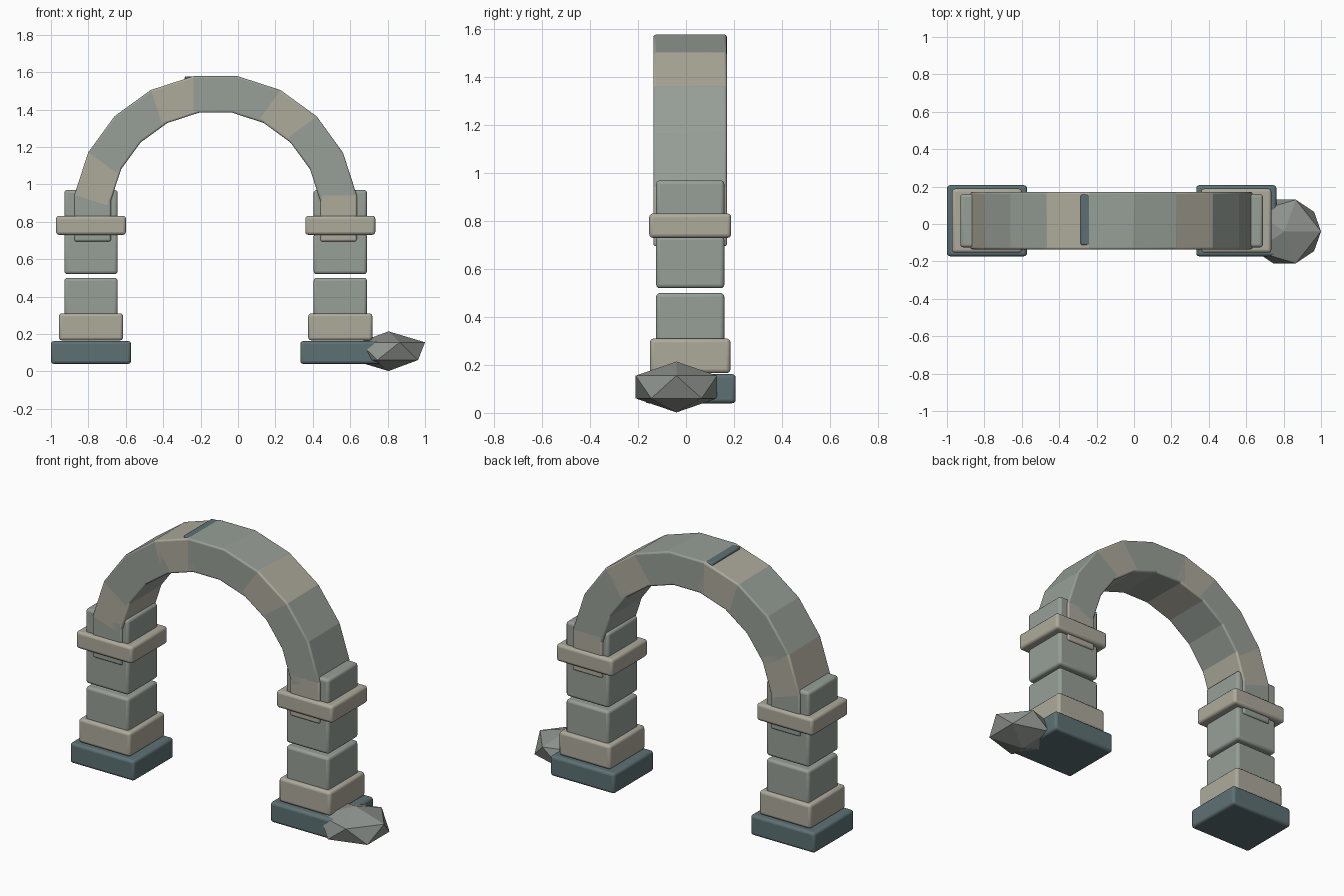
import bpy, math

if "Cube" in bpy.data.objects:
    bpy.data.objects.remove(bpy.data.objects["Cube"])

def material(name, rgb):
    m = bpy.data.materials.new(name)
    m.diffuse_color = (*rgb, 1)
    m.use_nodes = True
    m.node_tree.nodes["Principled BSDF"].inputs["Base Color"].default_value = m.diffuse_color
    return m

stone = material("grey_stone", (0.31, 0.345, 0.31))
sand = material("sand_stone", (0.42, 0.40, 0.33))
slate = material("slate", (0.11, 0.165, 0.175))
rubble = material("rubble", (0.27, 0.29, 0.27))

YC = 0.0175  # middle of the wall thickness

def block(name, loc, size, mat, bevel=0.016, tilt=0):
    """Rounded stone block, tilted in the front plane."""
    bpy.ops.mesh.primitive_cube_add(size=1, location=loc, rotation=(0, tilt, 0))
    ob = bpy.context.object
    ob.name = name
    ob.scale = size
    bpy.ops.object.transform_apply(location=False, rotation=False, scale=True)
    ob.data.materials.append(mat)
    mod = ob.modifiers.new("soft_edges", 'BEVEL')
    mod.width = bevel
    mod.segments = 3
    bpy.ops.object.shade_smooth_by_angle(angle=math.radians(35))
    return ob

# Pillars: (part, width, depth, bottom, top, material)
courses = [
    ("footing", 0.428, 0.38, 0.04, 0.162, slate),
    ("plinth", 0.343, 0.336, 0.166, 0.31, sand),
    ("lower_block", 0.285, 0.285, 0.285, 0.50, stone),
    ("middle_block", 0.285, 0.285, 0.52, 0.737, stone),
    ("upper_block", 0.285, 0.285, 0.755, 0.97, stone),
    ("capital", 0.374, 0.342, 0.73, 0.832, sand),
]
for side, px in (("left", -0.786), ("right", 0.547)):
    for part, w, d, z0, z1, mat in courses:
        block(f"{side}_{part}", (px, YC, (z0 + z1) / 2), (w, d, z1 - z0), mat)

# Arch: eleven overlapping blocks around a half circle
ARCH_X, ARCH_Z, MID_R = -0.12, 0.823, 0.6575
for i in range(11):
    a = math.pi * i / 10
    loc = (ARCH_X + MID_R * math.cos(a), YC, ARCH_Z + MID_R * math.sin(a))
    block(f"arch_block_{i}", loc, (0.195, 0.306, 0.256),
          sand if i % 3 == 0 else stone, bevel=0.01, tilt=-a)

# Dark insert peeking out beside the keystone
block("keystone_insert", (-0.255, 0.022, 1.515), (0.06, 0.27, 0.125), slate, bevel=0.008)

# Fallen faceted rock
bpy.ops.mesh.primitive_ico_sphere_add(subdivisions=1, radius=1, location=(0.805, -0.04, 0.108))
rock = bpy.context.object
rock.name = "fallen_rock"
rock.scale = (0.218, 0.2, 0.106)
bpy.ops.object.transform_apply(location=False, rotation=False, scale=True)
rock.data.materials.append(rubble)
